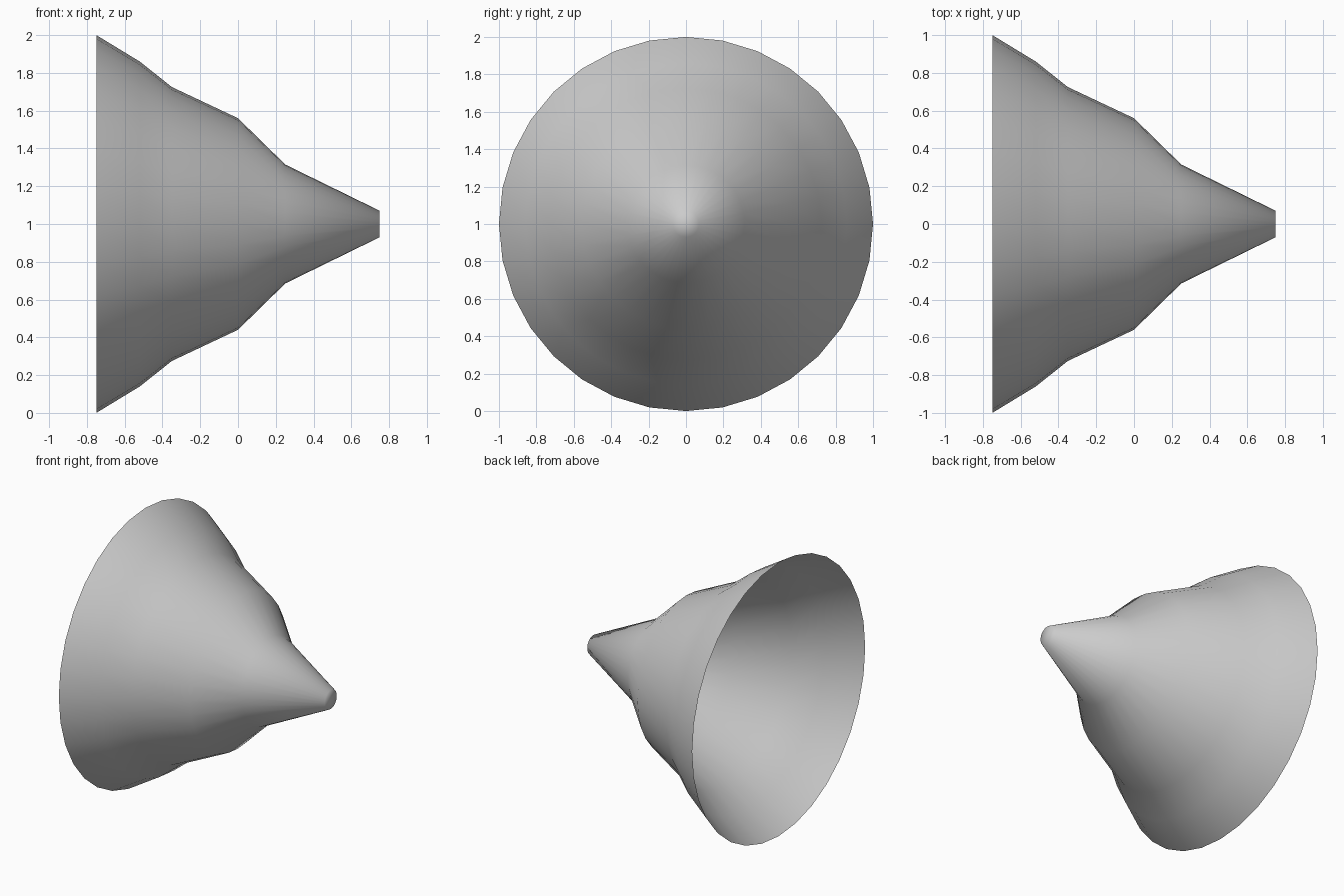
import bpy, bmesh, math

if "Cube" in bpy.data.objects:
    bpy.data.objects.remove(bpy.data.objects["Cube"])

SIDES = 32
# Profile along the x axis: (x, radius)
PROFILE = [(-0.75, 1.0), (-0.52, 0.86), (-0.35, 0.725),
           (0.0, 0.56), (0.25, 0.315), (0.75, 0.07)]

bm = bmesh.new()


def ring(x, r):
    return [bm.verts.new((x, r * math.cos(a), 1 + r * math.sin(a)))
            for a in (2 * math.pi * i / SIDES for i in range(SIDES))]


# Flared shell, open at the wide end
rings = [ring(x, r) for x, r in PROFILE]
for a, b in zip(rings, rings[1:]):
    for i in range(SIDES):
        j = (i + 1) % SIDES
        bm.faces.new((a[i], a[j], b[j], b[i]))

# Closed narrow tip
tip = bm.verts.new((PROFILE[-1][0], 0, 1))
for i in range(SIDES):
    bm.faces.new((rings[-1][i], rings[-1][(i + 1) % SIDES], tip))

# Smooth throughout, including the tip edge
for f in bm.faces:
    f.smooth = True

mesh = bpy.data.meshes.new("flared_cone")
bm.to_mesh(mesh)
bm.free()
bpy.context.collection.objects.link(bpy.data.objects.new("flared_cone", mesh))
